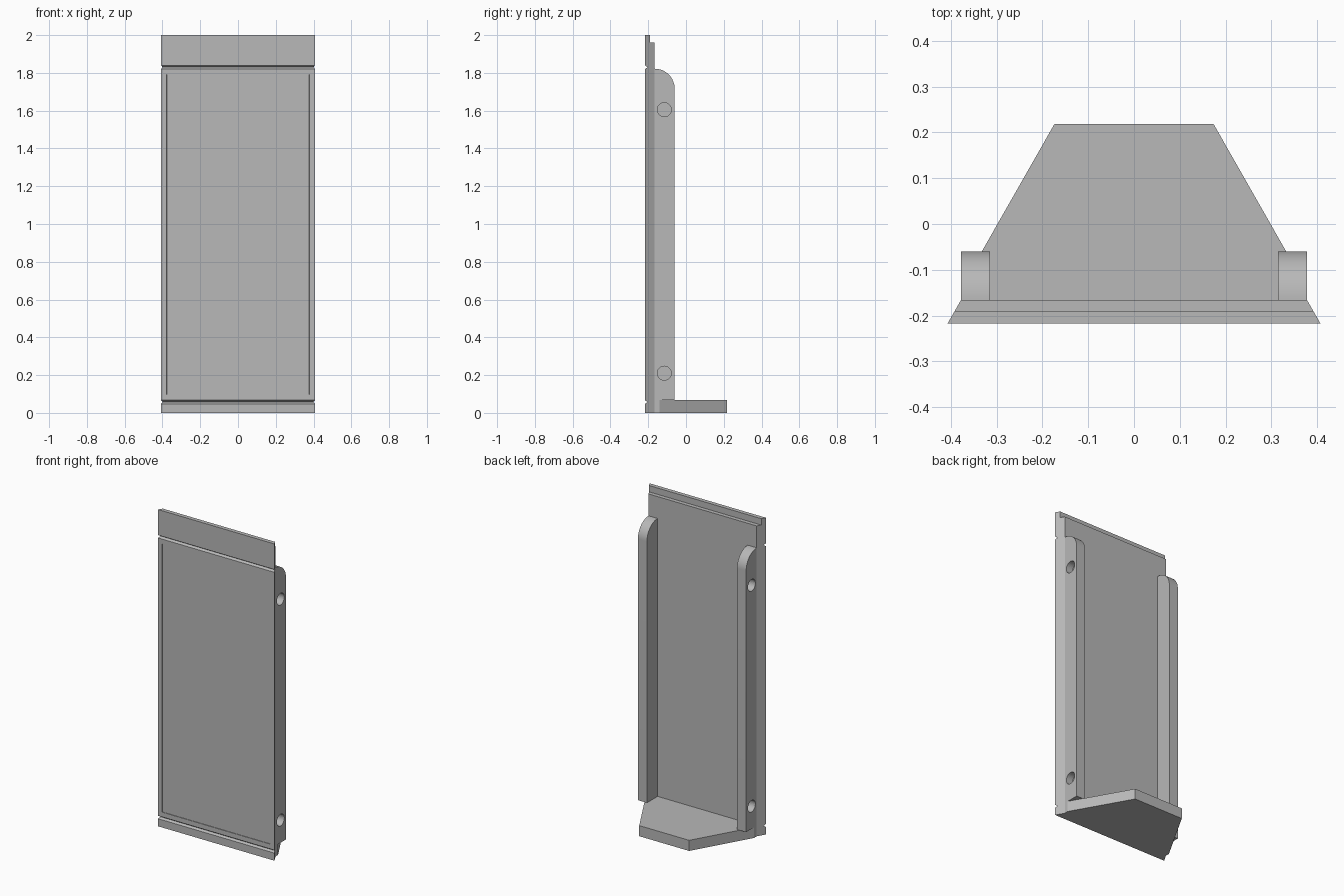
import bpy
import bmesh
import math

cube = bpy.data.objects.get("Cube")
if cube:
    bpy.data.objects.remove(cube, do_unlink=True)

grey = bpy.data.materials.new("plain grey")
grey.use_nodes = True
grey.diffuse_color = (0.48, 0.48, 0.48, 1)
grey.node_tree.nodes["Principled BSDF"].inputs["Base Color"].default_value = (0.48, 0.48, 0.48, 1)

FRONT, STEP, BACK = -0.217, -0.191, -0.166
FLANGE_OUT, FLANGE_IN, FLANGE_BACK = 0.378, 0.315, -0.06
BASE_TOP = 0.067


def half_width(y):
    """Half width of the panel, tapering from front to back."""
    return 0.407 - (y - FRONT) * 0.57


def prism(name, lower, upper):
    """Solid between two matching outlines."""
    bm = bmesh.new()
    a = [bm.verts.new(p) for p in lower]
    b = [bm.verts.new(p) for p in upper]
    bm.faces.new(a)
    bm.faces.new(b[::-1])
    for i in range(len(a)):
        j = (i + 1) % len(a)
        bm.faces.new((a[i], b[i], b[j], a[j]))
    bmesh.ops.recalc_face_normals(bm, faces=bm.faces)
    mesh = bpy.data.meshes.new(name)
    bm.to_mesh(mesh)
    bm.free()
    mesh.materials.append(grey)
    obj = bpy.data.objects.new(name, mesh)
    bpy.context.collection.objects.link(obj)
    return obj


# Panel: stepped top edge, two V grooves across the front, tapered sides
profile = [(FRONT, 0), (FRONT, 0.048), (FRONT + 0.014, 0.057), (FRONT, BASE_TOP),
           (FRONT, 1.821), (FRONT + 0.014, 1.83), (FRONT, 1.839), (FRONT, 2),
           (STEP, 2), (STEP, 1.96), (BACK, 1.96), (BACK, 0)]
panel = prism("panel",
              [(-half_width(y), y, z) for y, z in profile],
              [(half_width(y), y, z) for y, z in profile])

# Shallow recess in the large front face
bm = bmesh.new()
bm.from_mesh(panel.data)
face = max((f for f in bm.faces if f.normal.y < -0.99), key=lambda f: f.calc_area())
bmesh.ops.inset_region(bm, faces=[face], thickness=0.042)
ring = bmesh.ops.inset_region(bm, faces=[face], thickness=0.0005)
for v in face.verts:
    v.co.y += 0.003
bm.to_mesh(panel.data)
bm.free()

# Base shelf: trapezoid reaching backwards
right = [(FLANGE_OUT, BACK), (FLANGE_OUT, -0.14), (0.174, 0.218)]
outline = right + [(-x, y) for x, y in reversed(right)]
prism("base_shelf",
      [(x, y, 0) for x, y in outline],
      [(x, y, BASE_TOP) for x, y in outline])

# Side flanges with a rounded top corner and two blind holes on the outside
radius = FLANGE_BACK - BACK
shape = [(BACK, BASE_TOP), (FLANGE_BACK, BASE_TOP)]
for i in range(17):
    a = math.pi / 2 * i / 16
    shape.append((BACK + radius * math.cos(a), 1.822 - radius + radius * math.sin(a)))

for side, label in ((1, "left"), (-1, "right")):
    flange = prism(label + "_flange",
                   [(side * FLANGE_IN, y, z) for y, z in shape],
                   [(side * FLANGE_OUT, y, z) for y, z in shape])
    for z, spot in ((0.21, "lower"), (1.605, "upper")):
        circle = [(-0.115 + 0.037 * math.cos(t * math.tau / 32),
                   z + 0.037 * math.sin(t * math.tau / 32)) for t in range(32)]
        cutter = prism(f"{label}_{spot}_hole_cutter",
                       [(side * (FLANGE_OUT - 0.045), y, h) for y, h in circle],
                       [(side * (FLANGE_OUT + 0.05), y, h) for y, h in circle])
        cutter.hide_render = True
        cutter.hide_viewport = True
        cut = flange.modifiers.new(spot + "_hole", "BOOLEAN")
        cut.operation = "DIFFERENCE"
        cut.solver = "EXACT"
        cut.object = cutter

    # Smooth the rounded corner and hole walls
    bpy.ops.object.select_all(action="DESELECT")
    flange.select_set(True)
    bpy.context.view_layer.objects.active = flange
    bpy.ops.object.shade_smooth_by_angle(angle=math.radians(30))
